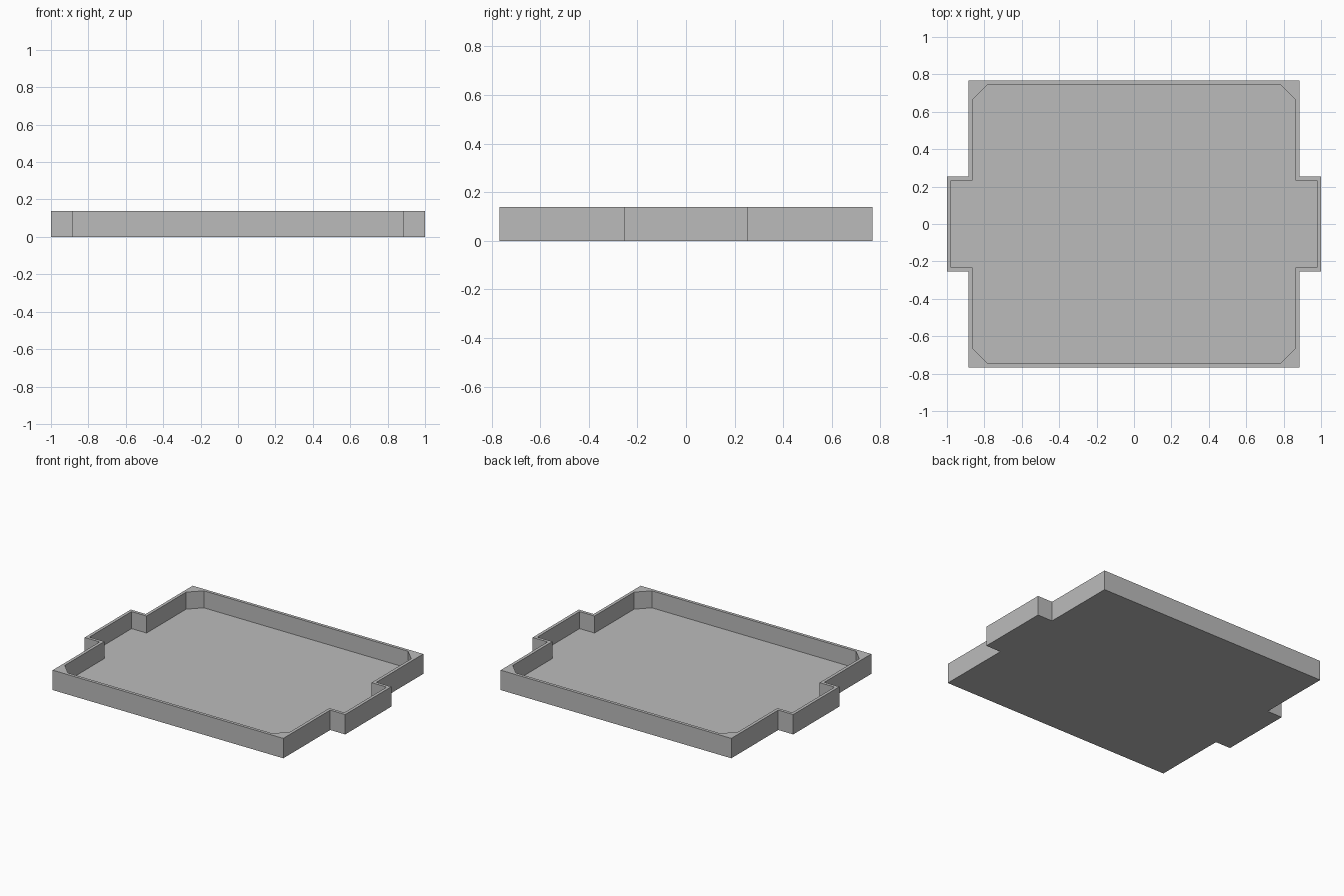
import bpy
import bmesh

default = bpy.data.objects.get("Cube")
if default:
    bpy.data.objects.remove(default, do_unlink=True)

HEIGHT = 0.138
WALL = 0.0215
FLOOR = 0.02
BODY_X, BODY_Y = 0.885, 0.767
TAB_X, TAB_Y = 1.0, 0.253
CHAMFER = 0.08

grey = bpy.data.materials.new("mid_grey")
grey.use_nodes = True
colour = (0.5, 0.5, 0.5, 1)
grey.diffuse_color = colour
grey.node_tree.nodes["Principled BSDF"].inputs["Base Color"].default_value = colour


def outline(inset, chamfer):
    """Rectangle with a tab on each side, mirrored from one quarter."""
    bx, by = BODY_X - inset, BODY_Y - inset
    tx, ty = TAB_X - inset, TAB_Y - inset
    quarter = [(tx, ty), (bx, ty)]
    if chamfer:
        quarter += [(bx, by - chamfer), (bx - chamfer, by)]
    else:
        quarter += [(bx, by)]
    half = quarter + [(-x, y) for x, y in reversed(quarter)]
    return half + [(x, -y) for x, y in reversed(half)]


def prism(name, points, bottom, top):
    bm = bmesh.new()
    base = bm.faces.new([bm.verts.new((x, y, bottom)) for x, y in points])
    extruded = bmesh.ops.extrude_face_region(bm, geom=[base], use_keep_orig=True)
    raised = [v for v in extruded["geom"] if isinstance(v, bmesh.types.BMVert)]
    bmesh.ops.translate(bm, verts=raised, vec=(0, 0, top - bottom))
    bmesh.ops.recalc_face_normals(bm, faces=bm.faces)
    mesh = bpy.data.meshes.new(name)
    bm.to_mesh(mesh)
    bm.free()
    mesh.materials.append(grey)
    obj = bpy.data.objects.new(name, mesh)
    bpy.context.collection.objects.link(obj)
    return obj


# Solid tray body and the chamfered pocket cut out of it
tray = prism("tray", outline(0, 0), 0, HEIGHT)
pocket = prism("pocket_cutter", outline(WALL, CHAMFER), FLOOR, HEIGHT * 2)
pocket.hide_render = True

cut = tray.modifiers.new("pocket", "BOOLEAN")
cut.operation = "DIFFERENCE"
cut.solver = "EXACT"
cut.object = pocket
bpy.context.view_layer.objects.active = tray
bpy.ops.object.modifier_apply(modifier=cut.name)
bpy.data.objects.remove(pocket, do_unlink=True)
